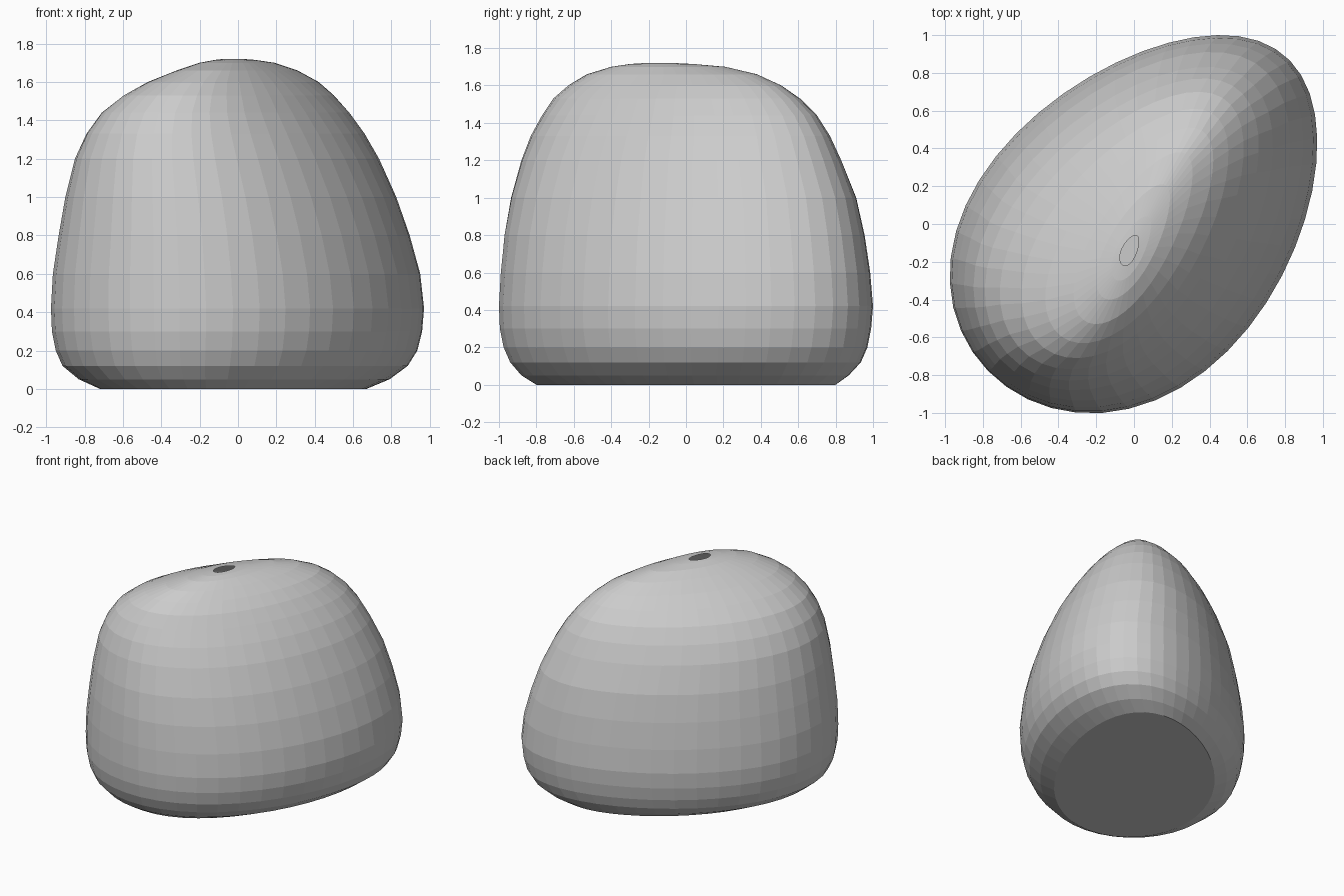
import bpy, bmesh
from math import sin, cos, pi, sqrt

SEG = 44

# Horizontal slices: z, x min, x max, y min, y max, skew (how slender along the diagonal)
SLICES = [
    (0.00, -0.72, 0.67, -0.80, 0.80, 0.41),
    (0.05, -0.83, 0.79, -0.88, 0.87, 0.38),
    (0.12, -0.915, 0.885, -0.94, 0.935, 0.36),
    (0.20, -0.95, 0.935, -0.975, 0.97, 0.355),
    (0.30, -0.97, 0.96, -0.995, 0.99, 0.35),
    (0.42, -0.975, 0.97, -1.00, 1.00, 0.35),
    (0.60, -0.965, 0.95, -0.99, 0.985, 0.36),
    (0.80, -0.935, 0.895, -0.97, 0.955, 0.375),
    (1.00, -0.90, 0.825, -0.935, 0.91, 0.40),
    (1.20, -0.85, 0.735, -0.88, 0.83, 0.44),
    (1.33, -0.79, 0.66, -0.83, 0.77, 0.48),
    (1.44, -0.71, 0.58, -0.77, 0.70, 0.52),
    (1.53, -0.595, 0.50, -0.71, 0.61, 0.57),
    (1.60, -0.47, 0.42, -0.63, 0.51, 0.64),
    (1.66, -0.32, 0.31, -0.53, 0.38, 0.70),
    (1.70, -0.20, 0.19, -0.40, 0.21, 0.71),
    (1.715, -0.12, 0.09, -0.30, 0.04, 0.68),
    (1.72, -0.075, 0.025, -0.22, -0.06, 0.55),
]


def egg_ring(x0, x1, y0, y1, skew, k=0.14, m=0.035):
    """Diagonal egg outline, narrower at the back right, fitted to a box."""
    a, b = sqrt(1 + skew), sqrt(1 - skew)
    pts = []
    for i in range(SEG):
        t = 2 * pi * i / SEG
        u = a * cos(t)
        v = b * sin(t) * (1 - k * cos(t)) - m * sin(t) ** 2
        pts.append((u - v, u + v))
    xs, ys = [p[0] for p in pts], [p[1] for p in pts]
    fit = lambda c, vals, lo, hi: lo + (hi - lo) * (c - min(vals)) / (max(vals) - min(vals))
    return [(fit(x, xs, x0, x1), fit(y, ys, y0, y1)) for x, y in pts]


# Pebble body: lofted slices, flat base, small opening at the crown
bm = bmesh.new()
rings = [[bm.verts.new((x, y, z)) for x, y in egg_ring(*box)] for z, *box in SLICES]
bm.faces.new(rings[0][::-1])
for low, high in zip(rings, rings[1:]):
    for i in range(SEG):
        j = (i + 1) % SEG
        bm.faces.new((low[i], low[j], high[j], high[i]))
bm.normal_update()

mesh = bpy.data.meshes.new("pebble_body")
bm.to_mesh(mesh)
bm.free()
bpy.context.collection.objects.link(bpy.data.objects.new("pebble_body", mesh))
